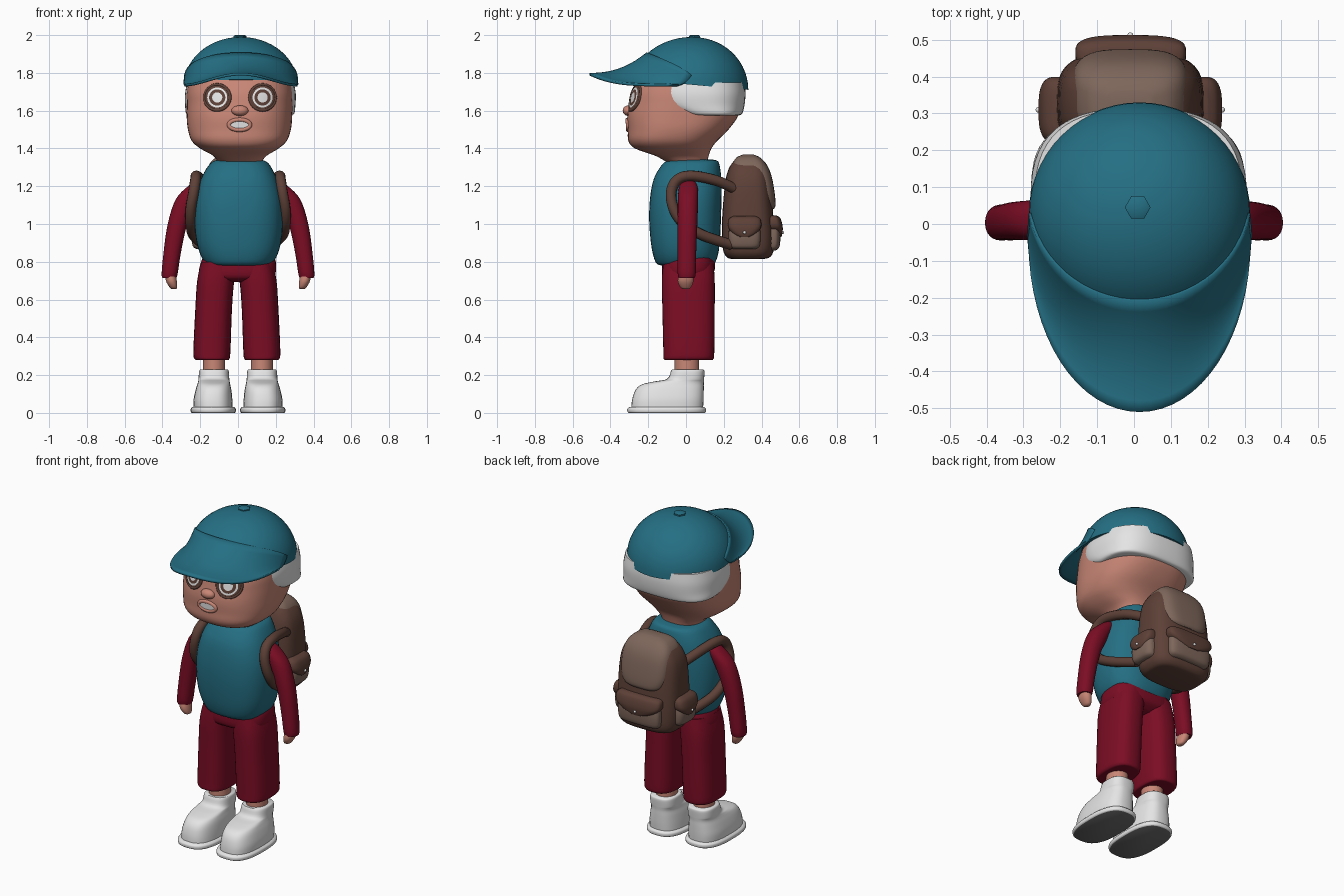
import bpy, bmesh, math
from mathutils import Vector
from mathutils.bvhtree import BVHTree

if "Cube" in bpy.data.objects:
    bpy.data.objects.remove(bpy.data.objects["Cube"], do_unlink=True)


def material(name, r, g, b):
    m = bpy.data.materials.new(name)
    m.use_nodes = True
    m.diffuse_color = (r, g, b, 1)
    m.node_tree.nodes["Principled BSDF"].inputs["Base Color"].default_value = (r, g, b, 1)
    return m


teal = material("teal", .018, .16, .23)
red = material("dark red", .2, .004, .018)
skin = material("skin", .58, .24, .18)
brown = material("dark brown", .11, .052, .038)
tan = material("light brown", .21, .135, .105)
white = material("white", .78, .78, .78)
grey = material("sole grey", .15, .15, .15)


def finish(name, bm, mats, angle=50):
    me = bpy.data.meshes.new(name)
    bm.to_mesh(me)
    bm.free()
    for m in mats:
        me.materials.append(m)
    me.polygons.foreach_set("use_smooth", [True] * len(me.polygons))
    me.set_sharp_from_angle(angle=math.radians(angle))
    ob = bpy.data.objects.new(name, me)
    bpy.context.collection.objects.link(ob)
    return ob


def smooth_rows(rows, steps):
    """Catmull-Rom interpolation between the given rows."""
    out = []
    for i in range(len(rows) - 1):
        a, b, c, d = (rows[max(i - 1, 0)], rows[i], rows[i + 1], rows[min(i + 2, len(rows) - 1)])
        for s in range(steps):
            t = s / steps
            out.append([q + .5 * t * (r - p + t * (2*p - 5*q + 4*r - s2 + t * (3*(q - r) + s2 - p)))
                        for p, q, r, s2 in zip(a, b, c, d)])
    return out + [list(rows[-1])]


def loft(name, rows, mats, n=2.4, steps=4, sides=40, bend=None):
    """Stack of rounded cross-sections, each row: z, x0, x1, y0, y1."""
    bm = bmesh.new()
    rings = []
    for z, x0, x1, y0, y1 in smooth_rows(rows, steps):
        ring = []
        for k in range(sides):
            a = math.tau * k / sides
            c, s = math.cos(a), math.sin(a)
            x = (x0 + x1) / 2 + (x1 - x0) / 2 * math.copysign(abs(c) ** (2 / n), c)
            y = (y0 + y1) / 2 + (y1 - y0) / 2 * math.copysign(abs(s) ** (2 / n), s)
            ring.append(bm.verts.new((x, y, z + bend(y, z) if bend else z)))
        rings.append(ring)
    for a, b in zip(rings, rings[1:]):
        for k in range(sides):
            j = (k + 1) % sides
            bm.faces.new((a[k], a[j], b[j], b[k]))
    bottom = bm.faces.new(rings[0][::-1])
    bottom.material_index = len(mats) - 1
    bm.faces.new(rings[-1])
    return finish(name, bm, mats)


def pair(name, rows, mats, centre=0, **kw):
    """Right-hand rows built on both sides of the centre line."""
    loft("right_" + name, rows, mats, **kw)
    loft("left_" + name, [(z, 2*centre - x1, 2*centre - x0, y0, y1) for z, x0, x1, y0, y1 in rows], mats, **kw)


def tube(name, points, radius, mat, closed=False):
    cu = bpy.data.curves.new(name, "CURVE")
    cu.dimensions = "3D"
    cu.bevel_depth = radius
    cu.bevel_resolution = 4
    cu.use_fill_caps = True
    sp = cu.splines.new("POLY")
    pts = points if closed else smooth_rows(points, 6)
    sp.points.add(len(pts) - 1)
    for p, q in zip(sp.points, pts):
        p.co = (*q, 1)
    sp.use_cyclic_u = closed
    sp.use_smooth = True
    cu.materials.append(mat)
    ob = bpy.data.objects.new(name, cu)
    bpy.context.collection.objects.link(ob)


def ball(name, loc, size, mat):
    bm = bmesh.new()
    bmesh.ops.create_uvsphere(bm, u_segments=20, v_segments=12, radius=1)
    for v in bm.verts:
        v.co = Vector(loc) + v.co * Vector(size)
    finish(name, bm, [mat], 180)


# Head with nose
head = loft("head", [(1.32, -.1, .12, -.09, .11), (1.36, -.13, .15, -.16, .12), (1.4, -.2, .215, -.27, .135),
                     (1.44, -.245, .258, -.305, .165), (1.5, -.265, .28, -.308, .225), (1.57, -.272, .287, -.31, .275),
                     (1.64, -.272, .29, -.298, .295), (1.7, -.272, .29, -.285, .3), (1.78, -.26, .28, -.25, .29)],
            [skin], n=2.5, sides=56)
ball("nose", (.01, -.305, 1.6), (.045, .03, .028), skin)
bm = bmesh.new()
bm.from_mesh(head.data)
surface = BVHTree.FromBMesh(bm)
bm.free()


def on_face(x, z, gap):
    hit = surface.ray_cast(Vector((x, -1, z)), Vector((0, 1, 0)))[0]
    return (x, hit.y - gap, z)


def oval(x, z, rx, rz, gap):
    return [on_face(x + rx * math.cos(math.tau * k / 32), z + rz * math.sin(math.tau * k / 32), gap) for k in range(32)]


def face_disc(name, x, z, sizes, mats):
    """Concentric ovals laid on the face, one colour per band."""
    bm = bmesh.new()
    rings = [[bm.verts.new(p) for p in oval(x, z, rx, rz, .006)] for rx, rz in sizes]
    bm.faces.new(rings[0])
    for i in range(len(rings) - 1):
        for k in range(32):
            j = (k + 1) % 32
            f = bm.faces.new((rings[i][k], rings[i + 1][k], rings[i + 1][j], rings[i][j]))
            f.material_index = (i + 1) % len(mats)
    finish(name, bm, mats)


# Eyes and mouth
for side, x in (("right", -.11), ("left", .13)):
    face_disc(side + "_eye", x, 1.67, [(r, r) for r in (.027, .043, .053, .07)], [white, brown])
    tube(side + "_eye_rim", oval(x, 1.67, .068, .068, 0), .008, brown, True)
face_disc("teeth", .008, 1.525, [(.05, .02)], [white])
tube("lips", oval(.008, 1.525, .056, .027, 0), .011, skin, True)

# Hair band
loft("hair", [(1.575, -.255, .275, -.04, .282), (1.585, -.275, .298, -.07, .298), (1.63, -.28, .304, -.17, .31),
              (1.69, -.28, .306, -.2, .315), (1.75, -.27, .295, -.2, .31)], [white], n=2.7, sides=56)

# Cap dome, brim and button
CX, CY, RIM, TALL = .015, .03, 1.74, .25


def slope(y, z):
    return -.09 * y * (RIM + TALL - z) / TALL


dome = []
for i in range(15):
    a = math.radians(89 * i / 14)
    r = .3 * math.cos(a)
    dome.append((RIM + TALL * math.sin(a), CX - r, CX + r, CY - r, CY + r))
loft("cap_dome", dome, [teal], n=2, steps=1, sides=56, bend=slope)
bm = bmesh.new()
grid = []
for i in range(33):
    a = math.radians(-90 + 180 * i / 32)
    c, s = math.cos(a), math.sin(a)
    r = .98 - .2 * c
    inner = Vector((CX + .3 * r * s, CY - .3 * r * c, RIM + TALL * math.sqrt(1 - r * r)))
    inner.z += slope(inner.y, inner.z)
    outer = Vector((CX + .3 * s, -.05 - .46 * c, 1.735 + .058 * c ** 4))
    line = []
    for k in range(11):
        v = k / 10
        p = inner.lerp(outer, v)
        p.z = outer.z + (inner.z - outer.z) * (1 - v) ** 2.3
        line.append(bm.verts.new(p))
    grid.append(line)
for a, b in zip(grid, grid[1:]):
    for k in range(10):
        bm.faces.new((a[k], a[k + 1], b[k + 1], b[k]))
brim = finish("cap_brim", bm, [teal])
solid = brim.modifiers.new("thickness", "SOLIDIFY")
solid.thickness = .014
solid.offset = 0
loft("cap_button", [(1.97, -.025, .045, .01, .08), (1.995, -.025, .045, .01, .08), (2, -.015, .035, .02, .07)],
     [teal], n=2, steps=1, sides=6)

# Torso
loft("torso", [(.78, -.15, .16, -.12, .12), (.79, -.17, .18, -.155, .15), (.84, -.2, .21, -.175, .17),
               (.92, -.222, .23, -.188, .18), (1.03, -.23, .238, -.195, .185), (1.14, -.222, .232, -.19, .188),
               (1.24, -.195, .205, -.17, .187), (1.31, -.155, .17, -.13, .178), (1.335, -.125, .14, -.1, .165),
               (1.342, -.09, .1, -.07, .13)], [teal], n=2.5)

# Trousers, ankles and boots
loft("trouser_seat", [(.7, -.15, .14, -.07, .1), (.73, -.205, .195, -.122, .148), (.8, -.195, .2, -.125, .152),
                      (.84, -.17, .18, -.11, .14)], [red], n=2.8, bend=lambda y, z: .1 * y)
pair("trouser_leg", [(.28, -.21, -.06, -.1, .13), (.285, -.23, -.046, -.118, .145), (.33, -.236, -.04, -.12, .15),
                     (.55, -.226, -.032, -.125, .152), (.7, -.216, -.02, -.128, .152), (.8, -.195, .0, -.12, .145)],
     [red], centre=-.006, n=2.6)
pair("ankle", [(.2, -.185, -.068, -.06, .07), (.32, -.185, -.068, -.06, .07)], [skin], n=2)
pair("boot", [(.02, -.235, -.028, -.29, .09), (.07, -.235, -.03, -.285, .093), (.12, -.225, -.035, -.268, .094),
              (.15, -.216, -.041, -.235, .094), (.166, -.211, -.044, -.17, .095), (.18, -.209, -.046, -.1, .096),
              (.22, -.206, -.049, -.08, .098), (.23, -.2, -.054, -.074, .092)], [white], n=2.7)
pair("boot_sole", [(0, -.244, -.018, -.303, .1), (.006, -.25, -.012, -.31, .106), (.022, -.25, -.012, -.31, .106),
                   (.032, -.24, -.022, -.298, .096)], [white, grey], n=2.7)

# Sleeves and hands
pair("sleeve", [(.72, -.385, -.335, -.025, .03), (.725, -.404, -.322, -.043, .05), (.85, -.394, -.302, -.044, .054),
                (1, -.372, -.268, -.044, .06), (1.13, -.33, -.21, -.043, .064), (1.2, -.265, -.17, -.035, .06),
                (1.235, -.215, -.165, -.01, .04)], [red], n=2.2)
pair("hand", [(.655, -.35, -.33, -.012, .012), (.665, -.362, -.322, -.03, .026), (.7, -.382, -.324, -.044, .04),
              (.75, -.388, -.334, -.035, .04)], [skin], n=2.2)

# Backpack body, lid and pockets
loft("backpack", [(.815, -.15, .13, .24, .41), (.825, -.18, .16, .215, .445), (.87, -.205, .185, .195, .465),
                  (1, -.21, .19, .19, .465), (1.2, -.2, .18, .205, .448), (1.29, -.17, .15, .225, .43),
                  (1.34, -.12, .1, .26, .4), (1.355, -.08, .06, .29, .37)], [brown], n=3.2)
loft("backpack_lid", [(1.08, -.11, .09, .3, .465), (1.1, -.145, .125, .28, .474), (1.16, -.165, .145, .27, .47),
                      (1.25, -.168, .148, .25, .454), (1.31, -.155, .135, .245, .43), (1.35, -.12, .1, .265, .395),
                      (1.367, -.07, .05, .3, .36)], [tan], n=3.6)
loft("back_pocket", [(.86, -.12, .1, .42, .475), (.88, -.145, .125, .42, .495), (.95, -.15, .13, .42, .5),
                     (1.02, -.14, .12, .42, .49)], [tan], n=3.4)
loft("back_pocket_flap", [(.93, -.05, .03, .44, .505), (.95, -.11, .09, .43, .51), (.985, -.155, .137, .42, .512),
                          (1.03, -.155, .137, .42, .5), (1.045, -.13, .11, .42, .48)], [brown], n=3.4)
pair("side_pocket", [(.868, -.22, -.15, .25, .37), (.885, -.24, -.15, .23, .39), (.95, -.248, -.15, .225, .395),
                     (1.01, -.235, -.15, .235, .385)], [tan], centre=-.01, n=3.2)
pair("side_pocket_flap", [(.93, -.253, -.16, .28, .34), (.95, -.258, -.16, .245, .375), (.985, -.258, -.16, .222, .398),
                          (1.025, -.245, -.16, .226, .394), (1.042, -.22, -.16, .25, .37)], [brown], centre=-.01, n=3.2)
for name, loc in (("right", (-.259, .31, .955)), ("left", (.239, .31, .955)), ("back", (-.01, .512, .955))):
    ball(name + "_pocket_button", loc, (.008, .008, .008), white)

# Shoulder straps
for side, s in (("right", -1), ("left", 1)):
    tube(side + "_strap", [(s * x, y, z) for x, y, z in (
        (.14, .27, 1.18), (.19, .16, 1.23), (.22, .03, 1.255), (.225, -.045, 1.235), (.235, -.078, 1.17),
        (.25, -.065, 1.08), (.25, -.01, 1), (.235, .09, .94), (.18, .24, .89))], .028, brown)
